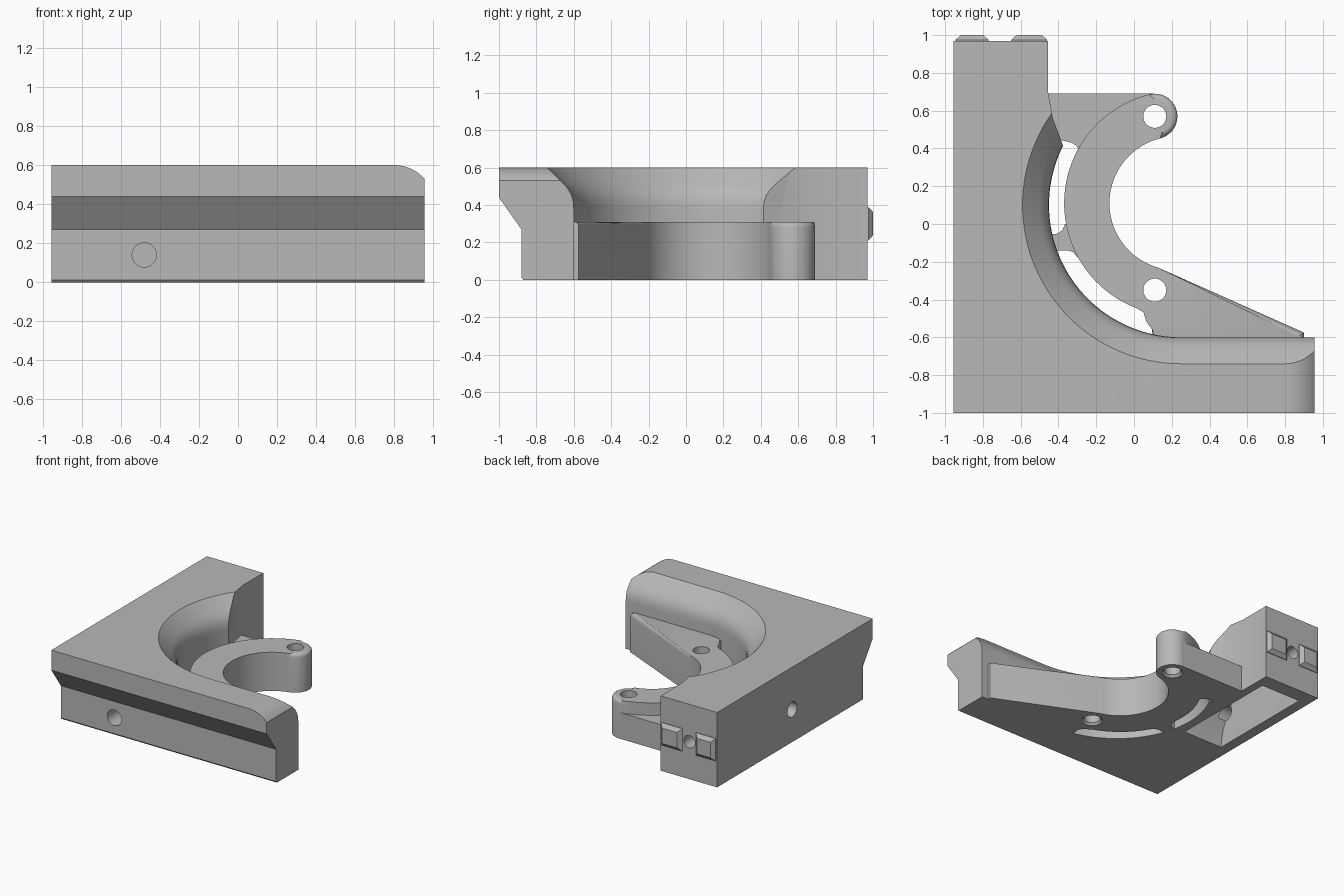
import bpy, bmesh
from math import sin, cos, radians, pi
from mathutils import Vector, Matrix

if "Cube" in bpy.data.objects:
    bpy.data.objects.remove(bpy.data.objects["Cube"])

grey = bpy.data.materials.new("plain grey")
grey.use_nodes = True
grey.diffuse_color = (0.48, 0.48, 0.48, 1)
grey.node_tree.nodes["Principled BSDF"].inputs["Base Color"].default_value = (0.48, 0.48, 0.48, 1)


def finish(name, bm):
    bmesh.ops.recalc_face_normals(bm, faces=bm.faces[:])
    mesh = bpy.data.meshes.new(name)
    bm.to_mesh(mesh)
    bm.free()
    mesh.materials.append(grey)
    ob = bpy.data.objects.new(name, mesh)
    bpy.context.collection.objects.link(ob)
    return ob


def loft(name, rings, round_top=0):
    """Closed solid through equal-length rings of 3D points."""
    bm = bmesh.new()
    rows = [[bm.verts.new(p) for p in ring] for ring in rings]
    for a, b in zip(rows, rows[1:]):
        for i in range(len(a)):
            j = (i + 1) % len(a)
            bm.faces.new((a[i], a[j], b[j], b[i]))
    bm.faces.new(rows[0])
    top = bm.faces.new(rows[-1])
    if round_top:
        bmesh.ops.bevel(bm, geom=list(top.edges), offset=round_top, segments=4,
                        profile=0.5, affect='EDGES', clamp_overlap=True)
    return finish(name, bm)


def prism(name, pts, lo, hi, axis='z', round_top=0):
    place = {'x': lambda u, v, w: (w, u, v),
             'y': lambda u, v, w: (u, w, v),
             'z': lambda u, v, w: (u, v, w)}[axis]
    return loft(name, [[place(u, v, w) for u, v in pts] for w in (lo, hi)], round_top)


def arc(cx, cy, r, a0, a1, n):
    angles = [radians(a0 + (a1 - a0) * i / n) for i in range(n + 1)]
    return [(cx + r * cos(a), cy + r * sin(a)) for a in angles]


def drill(u, v, r, lo, hi, axis):
    return prism("drill", arc(u, v, r, 0, 348.75, 31), lo, hi, axis)


def cut(ob, cutters):
    bpy.context.view_layer.objects.active = ob
    for c in cutters:
        c.hide_render = True
        mod = ob.modifiers.new("cut", 'BOOLEAN')
        mod.operation = 'DIFFERENCE'
        mod.solver = 'EXACT'
        mod.object = c
        bpy.ops.object.modifier_apply(modifier=mod.name)
        bpy.data.objects.remove(c)


# L-shaped body
body = prism("corner_body", [
    (-0.955, -1), (0.955, -1), (0.955, -0.5), (0, -0.4), (-0.3, -0.1), (-0.36, 0.1),
    (-0.37, 0.40), (-0.43, 0.56), (-0.455, 0.70), (-0.455, 0.97), (-0.955, 0.97)], 0, 0.6)

# Flared bowl that runs out along the front wall
levels = [(-0.1, 0.70), (0.38, 0.70), (0.42, 0.703), (0.455, 0.713), (0.485, 0.73),
          (0.51, 0.75), (0.62, 0.86)]
bowl = loft("bowl_cutter", [
    [(x, y, z) for x, y in arc(0.25, 0.1, r, 90, 270, 64) + [(1.3, 0.1 - r), (1.3, 0.1 + r)]]
    for z, r in levels])

# Undercut front face, rounded end and hollow underside
undercut = prism("undercut_cutter", [
    (-1.2, -0.1), (-0.87, -0.1), (-0.87, 0), (-0.88, 0.012), (-0.88, 0.27),
    (-1, 0.44), (-1.2, 0.723)], -1.2, 1.2, 'x')
end_round = prism("end_cutter", arc(0.80, 0.393, 0.207, 90, 38, 12) + [(1.1, 0.5), (1.1, 0.7), (0.8, 0.7)],
                  -1.2, 0, 'y')
pocket = prism("pocket_cutter", [
    (-0.04, -0.1), (-0.04, 0.02), (-0.02, 0.13), (0.03, 0.24), (0.1, 0.34), (0.2, 0.43),
    (0.85, 0.43), (0.85, -0.1)], -0.87, -0.52, 'x')

cut(body, [bowl, undercut, end_round, pocket,
           drill(-0.48, 0.14, 0.0625, -1.1, -0.62, 'y'),
           drill(-0.71, 0.30, 0.05, 0.8, 1.1, 'y'),
           drill(0.02, 0.26, 0.06, -1.1, -0.8, 'x')])

# Curved arm with its triangular gusset
hx, hy = 0.224, 0.11
arm = prism("curved_arm",
            arc(hx, hy, 0.354, 104, 254, 40)
            + [(0.9, -0.575), (0.9, -0.63), (0.1, -0.63), (0.1, -0.52), (0.085, -0.49), (0.05, -0.467)]
            + arc(hx, hy, 0.594, 249, 104, 40)
            + arc(0.11, 0.57, 0.12, 104, -76, 16)[1:-1],
            0, 0.31, 'z', 0.028)
cutters = []
for y in (0.57, -0.35):
    cutters.append(drill(0.11, y, 0.061, -0.1, 0.5, 'z'))
    cutters.append(loft("countersink", [
        [(px, py, z) for px, py in arc(0.11, y, r, 0, 348.75, 31)]
        for z, r in ((-0.02, 0.095), (0.03, 0.05))]))
cut(arm, cutters)

# Low web and small rib that tie the arm to the body
web = prism("arm_web", [
    (-0.47, 0.69), (0.1, 0.69), (-0.1, 0.5), (-0.25, 0.3), (-0.29, 0.39), (-0.305, 0.415),
    (-0.33, 0.43), (-0.39, 0.445), (-0.47, 0.45)], 0, 0.21)
rib = prism("arm_rib", [
    (-0.46, -0.055), (-0.41, -0.052), (-0.38, -0.035), (-0.365, 0), (-0.25, 0), (-0.25, -0.2),
    (-0.30, -0.175), (-0.32, -0.15), (-0.35, -0.14), (-0.46, -0.14)], 0, 0.21)

# Tapered locating lugs on the back end
lugs = []
for name, x0, x1 in (("outer_lug", -0.945, -0.77), ("inner_lug", -0.65, -0.46)):
    rings = []
    for y, s in ((0.95, 0), (0.975, 0), (1.0, 0.028)):
        rings.append([(x0 + s, y, 0.21 + s), (x1 - s, y, 0.21 + s),
                      (x1 - s, y, 0.39 - s), (x0 + s, y, 0.39 - s)])
    lugs.append(loft(name, rings))

# Smooth the curves, keep the edges
for ob in [body, arm, web, rib] + lugs:
    bpy.ops.object.select_all(action='DESELECT')
    ob.select_set(True)
    bpy.context.view_layer.objects.active = ob
    bpy.ops.object.shade_smooth_by_angle(angle=radians(28))
